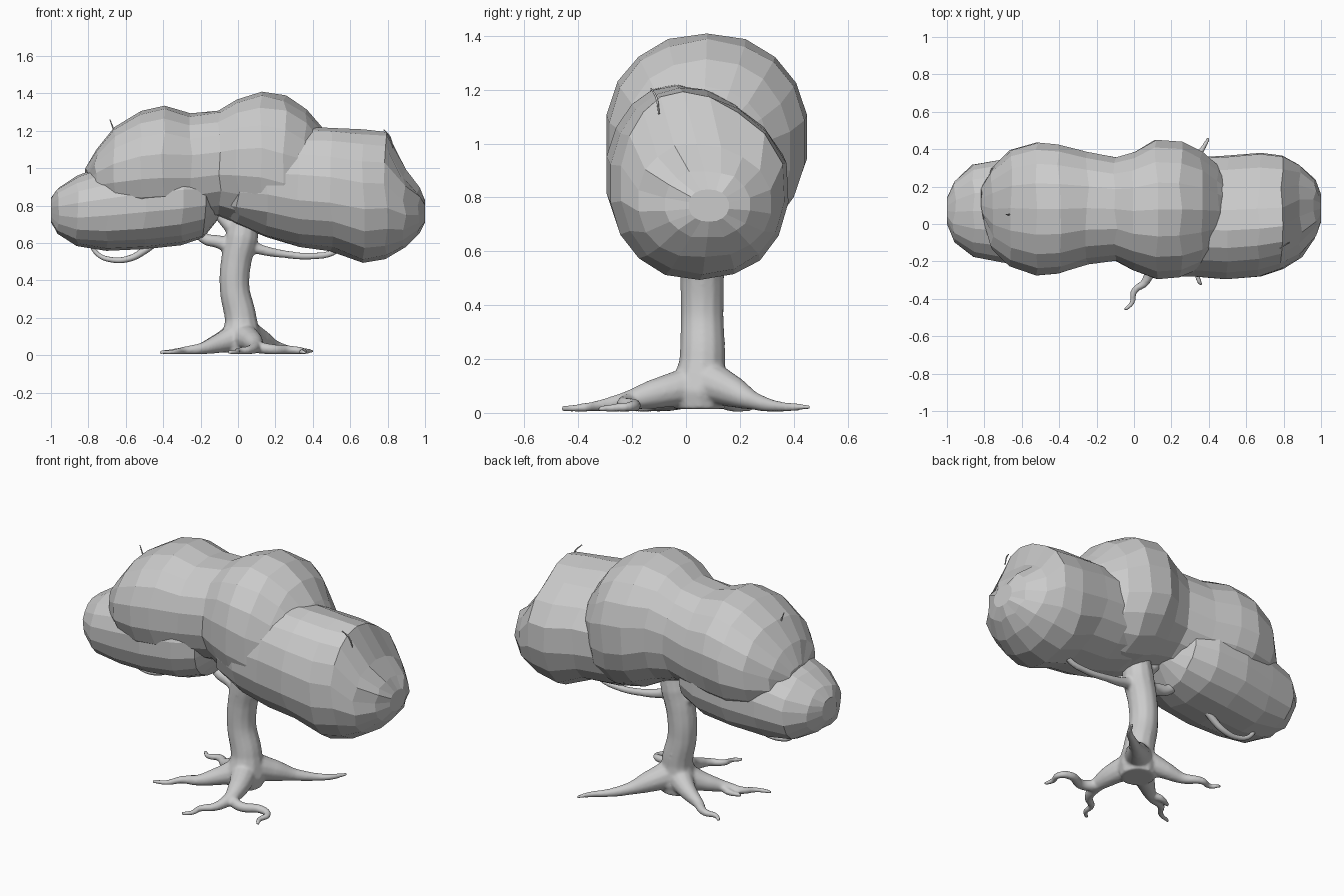
import bpy, bmesh, math, random

random.seed(4)
SIDES = 18


def foliage(name, stations, lean=0.0, pinch=0.0):
    """Faceted leaf mass: rounded rings (x, ymin, ymax, zmin, zmax) lofted along x."""
    bm = bmesh.new()
    rings = []
    for x, y0, y1, z0, z1 in stations:
        ring = []
        tall = min(1, (z1 - z0) / .68) ** 2
        for i in range(SIDES):
            a = 2 * math.pi * (i + 0.5) / SIDES
            c, s = math.cos(a), math.sin(a)
            c = math.copysign(abs(c) ** 0.9, c)
            s = math.copysign(abs(s) ** 0.9, s)
            # the upper half leans sideways and narrows on tall rings
            up = max(s, 0) ** 2 * tall
            y = (y0 + y1) / 2 + (y1 - y0) / 2 * c * (1 - pinch * up) + lean * up
            z = (z0 + z1) / 2 + (z1 - z0) / 2 * s
            j = 0.0 if abs(x) > 0.97 else random.uniform(-0.01, 0.01)
            ring.append(bm.verts.new((x + j, y, z + j * 0.5)))
        rings.append(ring)
    for r, q in zip(rings, rings[1:]):
        for i in range(SIDES):
            k = (i + 1) % SIDES
            bm.faces.new((r[i], r[k], q[k], q[i]))
    bm.faces.new(rings[0])
    bm.faces.new(rings[-1])
    bmesh.ops.recalc_face_normals(bm, faces=bm.faces)
    mesh = bpy.data.meshes.new(name)
    bm.to_mesh(mesh)
    bm.free()
    obj = bpy.data.objects.new(name, mesh)
    bpy.context.collection.objects.link(obj)
    return obj


def tubes(name, paths, voxel=None):
    """Tapering round tubes through points (x, y, z, radius)."""
    cu = bpy.data.curves.new(name, 'CURVE')
    cu.dimensions = '3D'
    cu.bevel_depth = 1.0
    cu.bevel_resolution = 4
    cu.resolution_u = 8
    cu.use_fill_caps = True
    for path in paths:
        sp = cu.splines.new('BEZIER')
        sp.bezier_points.add(len(path) - 1)
        for bp, (x, y, z, r) in zip(sp.bezier_points, path):
            bp.co = (x, y, z)
            bp.radius = r
            bp.handle_left_type = bp.handle_right_type = 'AUTO'
    obj = bpy.data.objects.new(name, cu)
    bpy.context.collection.objects.link(obj)
    bpy.ops.object.select_all(action='DESELECT')
    obj.select_set(True)
    bpy.context.view_layer.objects.active = obj
    bpy.ops.object.convert(target='MESH')
    obj = bpy.context.object
    bpy.ops.object.shade_smooth()
    if voxel:
        rm = obj.modifiers.new("blend", 'REMESH')
        rm.mode = 'VOXEL'
        rm.voxel_size = voxel
        rm.use_smooth_shade = True
        sm = obj.modifiers.new("soften", 'SMOOTH')
        sm.factor = 0.5
        sm.iterations = 6
    return obj


# Upper canopy: left and middle domes
foliage("upper_canopy", [
    (-.81, .00, .20, .84, 1.00), (-.76, -.14, .30, .78, 1.10),
    (-.66, -.23, .40, .73, 1.22), (-.52, -.28, .44, .70, 1.305),
    (-.40, -.27, .43, .70, 1.33), (-.25, -.22, .39, .72, 1.295),
    (-.10, -.20, .36, .74, 1.31), (.00, -.25, .39, .70, 1.37),
    (.12, -.30, .455, .65, 1.405), (.25, -.29, .445, .62, 1.385),
    (.36, -.24, .39, .63, 1.31), (.45, -.17, .31, .70, 1.21),
    (.53, -.05, .20, .80, 1.10)])

# Lower left canopy
foliage("lower_left_canopy", [
    (-1.0, .00, .14, .71, .84), (-.96, -.10, .23, .645, .895),
    (-.86, -.18, .32, .585, .96), (-.70, -.21, .35, .56, 1.02),
    (-.50, -.235, .38, .565, 1.06), (-.30, -.225, .37, .59, 1.07),
    (-.18, -.17, .32, .63, 1.05), (-.09, .00, .18, .74, .97)])

# Right canopy
foliage("right_canopy", [
    (-.12, -.02, .16, .77, .95), (.00, -.22, .32, .70, 1.12),
    (.15, -.285, .36, .63, 1.20), (.32, -.285, .36, .575, 1.22),
    (.50, -.30, .37, .56, 1.215), (.67, -.285, .385, .495, 1.205),
    (.79, -.245, .37, .515, 1.19), (.89, -.18, .32, .575, 1.0),
    (.965, -.08, .24, .65, .90), (1.0, .01, .16, .71, .83)],
    lean=-.075, pinch=.25)

# Trunk, roots and limbs, blended into one smooth mass
trunk = [(.015, .05, .014, .095), (.015, .05, .08, .11), (.015, .06, .19, .086),
         (-.018, .06, .36, .080), (-.01, .06, .50, .082),
         (.02, .06, .63, .088), (.04, .07, .78, .07)]
roots = [
    # front root with two curling ends
    [(.03, .02, .10, .075), (.08, -.12, .07, .055), (.09, -.22, .045, .035),
     (.06, -.31, .028, .023), (.00, -.36, .022, .018), (-.01, -.42, .017, .014),
     (-.05, -.46, .015, .011)],
    [(.09, -.20, .045, .034), (.18, -.23, .032, .028), (.29, -.19, .028, .023),
     (.35, -.22, .022, .018), (.34, -.28, .018, .015), (.36, -.33, .014, .010)],
    # back right root
    [(.03, .07, .12, .085), (.12, .17, .08, .06), (.20, .25, .045, .034),
     (.29, .33, .025, .022), (.35, .38, .022, .017), (.40, .46, .022, .010)],
    # front left root and its fork
    [(.00, .04, .10, .08), (-.11, -.03, .06, .05), (-.20, -.09, .035, .03),
     (-.29, -.12, .025, .021), (-.34, -.18, .018, .015), (-.42, -.21, .015, .010)],
    [(-.19, -.08, .035, .026), (-.24, -.06, .025, .019), (-.31, -.08, .015, .010)],
    # back left root
    [(.00, .07, .11, .08), (-.10, .13, .07, .05), (-.20, .17, .035, .03),
     (-.29, .23, .025, .02), (-.35, .22, .02, .015), (-.40, .26, .02, .010)],
]
limbs = [
    [(.00, .06, .56, .05), (-.10, .06, .605, .036), (-.18, .07, .625, .03),
     (-.22, .08, .68, .03), (-.20, .08, .80, .025)],
    [(.03, .06, .64, .06), (-.06, .06, .71, .035), (-.13, .07, .80, .03)],
    [(.02, .06, .60, .045), (.12, .06, .565, .028), (.25, .07, .54, .021),
     (.40, .07, .53, .019), (.52, .07, .555, .017), (.60, .08, .64, .015)],
]
tubes("trunk_and_roots", [trunk] + roots + limbs, voxel=.0085)

# Hanging branch under the left canopy
tubes("left_branch", [[(-.80, .08, .62, .010), (-.75, .08, .54, .012),
                       (-.68, .07, .511, .014), (-.58, .07, .517, .017),
                       (-.50, .07, .56, .020), (-.40, .08, .64, .022)]])

# Little twigs poking out of the leaves
tubes("twigs", [
    [(-.685, .05, 1.26, .002), (-.67, .05, 1.22, .004), (-.65, .06, 1.15, .006)],
    [(.78, -.13, 1.205, .003), (.81, -.11, 1.17, .004), (.83, -.10, 1.11, .003)]])
